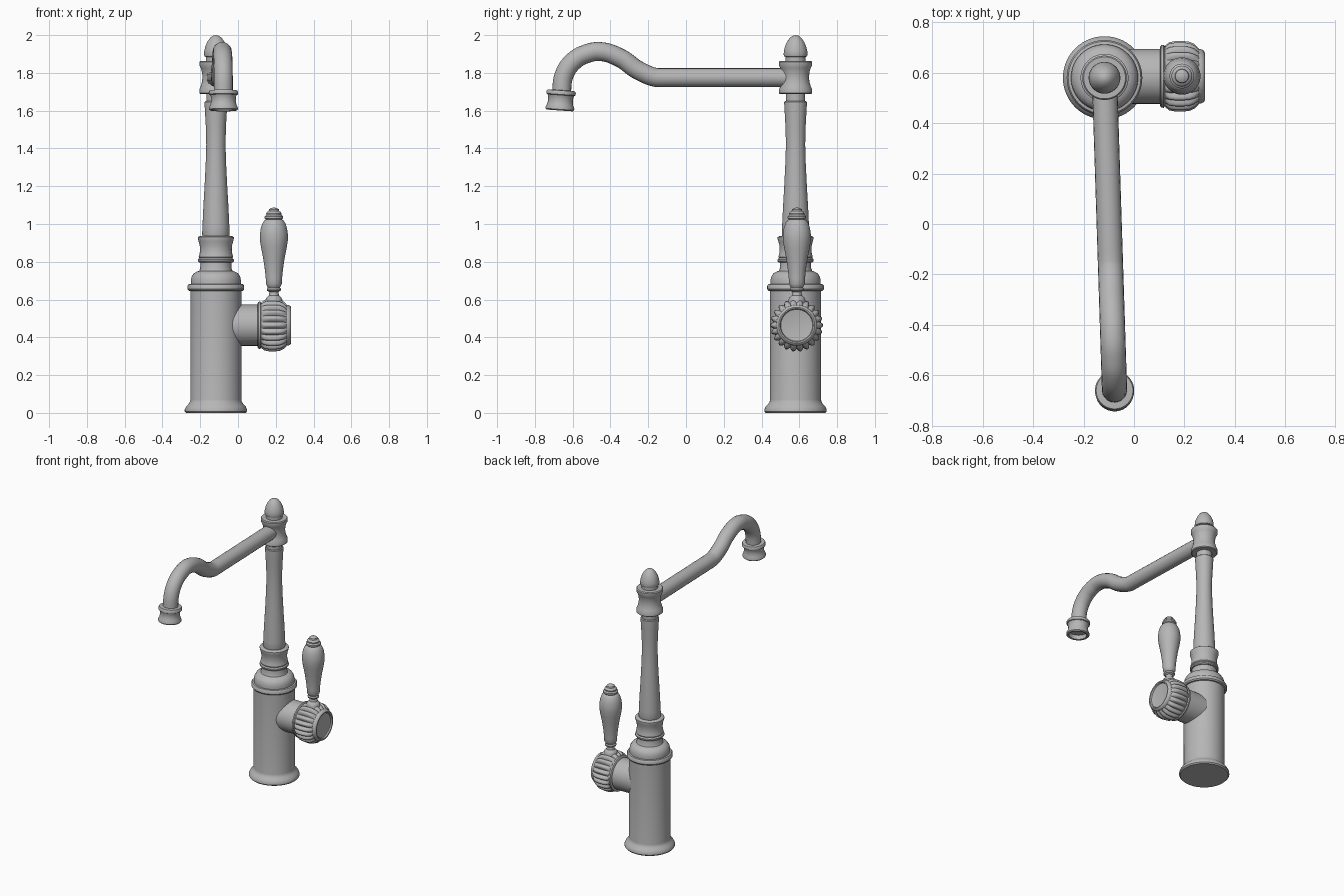
import bpy, bmesh, math
from mathutils import Matrix, Vector

cube = bpy.data.objects.get("Cube")
if cube:
    bpy.data.objects.remove(cube)

metal = bpy.data.materials.new("brushed grey metal")
metal.use_nodes = True
grey = (0.47, 0.47, 0.47, 1)
metal.diffuse_color = grey
metal.node_tree.nodes["Principled BSDF"].inputs["Base Color"].default_value = grey

AX, AY = -0.117, 0.58          # column axis
KNOB_Z = 0.464                 # side valve height
SLANT = 0.032                  # sideways swing of the spout


def smooth(ob, angle=35):
    bpy.ops.object.select_all(action='DESELECT')
    ob.select_set(True)
    bpy.context.view_layer.objects.active = ob
    bpy.ops.object.shade_smooth_by_angle(angle=math.radians(angle))


def lathe(name, profile, matrix, segs=56, lobes=0):
    """Revolve (radius, height[, rib depth]) points about local z."""
    bm = bmesh.new()
    rings = []
    for r, h, *rib in profile:
        if r == 0:
            rings.append([bm.verts.new((0, 0, h))] * segs)
            continue
        ring = []
        for i in range(segs):
            a = math.tau * i / segs
            d = r + (rib[0] * abs(math.sin(a * lobes / 2)) if rib else 0)
            ring.append(bm.verts.new((d * math.cos(a), d * math.sin(a), h)))
        rings.append(ring)
    for low, high in zip(rings, rings[1:]):
        for i in range(segs):
            j = (i + 1) % segs
            corners = list(dict.fromkeys((low[i], low[j], high[j], high[i])))
            bm.faces.new(corners)
    bmesh.ops.recalc_face_normals(bm, faces=bm.faces)
    mesh = bpy.data.meshes.new(name)
    bm.to_mesh(mesh)
    bm.free()
    mesh.materials.append(metal)
    ob = bpy.data.objects.new(name, mesh)
    bpy.context.collection.objects.link(ob)
    ob.matrix_world = matrix
    smooth(ob)
    return ob


column = Matrix.Translation((AX, AY, 0))

# Base cylinder with foot, ring and shoulder
lathe("base_body", [
    (0, 0), (.158, 0), (.165, .008), (.165, .018), (.157, .035), (.144, .048),
    (.137, .06), (.135, .07), (.135, .645), (.144, .647), (.15, .655),
    (.15, .672), (.144, .681), (.133, .683), (.133, .70), (.129, .72),
    (.118, .738), (.10, .748), (.088, .752), (.083, .765), (.082, .80),
    (0, .80)], column)

# Turned collar
lathe("collar", [
    (0, .795), (.09, .797), (.095, .803), (.095, .812), (.088, .82),
    (.091, .826), (.086, .845), (.084, .865), (.086, .89), (.092, .91),
    (.095, .922), (.095, .93), (.088, .935), (.07, .937), (0, .937)], column)

# Slender waisted column
lathe("upper_column", [
    (0, .93), (.07, .935), (.073, .945), (.071, .99), (.067, 1.08),
    (.06, 1.2), (.054, 1.32), (.051, 1.42), (.053, 1.51), (.057, 1.58),
    (.06, 1.635), (.06, 1.645), (.055, 1.65), (.051, 1.65), (.051, 1.70),
    (0, 1.70)], column)

# Spout hub
lathe("spout_hub", [
    (0, 1.688), (.082, 1.688), (.088, 1.693), (.088, 1.712), (.08, 1.73),
    (.073, 1.755), (.071, 1.78), (.074, 1.805), (.08, 1.825), (.088, 1.84),
    (.088, 1.858), (.083, 1.864), (0, 1.864)], column)

# Pointed finial
lathe("finial", [
    (0, 1.86), (.053, 1.86), (.053, 1.885), (.06, 1.887), (.063, 1.895),
    (.062, 1.915), (.056, 1.94), (.045, 1.965), (.03, 1.986), (.014, 1.997),
    (0, 2.0)], column)

# Swan neck spout
path = [(.58, 1.775), (-.15, 1.775), (-.25, 1.812), (-.35, 1.88), (-.455, 1.913),
        (-.53, 1.9), (-.59, 1.867), (-.643, 1.795), (-.661, 1.68)]
curve = bpy.data.curves.new("spout", 'CURVE')
curve.dimensions = '3D'
curve.bevel_depth = .05
curve.bevel_resolution = 8
curve.resolution_u = 8
curve.use_fill_caps = True
spline = curve.splines.new('BEZIER')
spline.bezier_points.add(len(path) - 1)
for i, (point, (y, z)) in enumerate(zip(spline.bezier_points, path)):
    point.co = (AX + SLANT * (AY - y), y, z)
    point.handle_left_type = point.handle_right_type = 'VECTOR' if i == 0 else 'AUTO'
knee = spline.bezier_points[1]
knee.handle_left_type = knee.handle_right_type = 'FREE'
knee.handle_left = knee.co + Vector((-.06 * SLANT, .06, 0))
knee.handle_right = knee.co + Vector((.03 * SLANT, -.03, .002))
curve.materials.append(metal)
spout = bpy.data.objects.new("spout", curve)
bpy.context.collection.objects.link(spout)
bpy.ops.object.select_all(action='DESELECT')
spout.select_set(True)
bpy.context.view_layer.objects.active = spout
bpy.ops.object.convert(target='MESH')
smooth(bpy.context.view_layer.objects.active)

# Flared nozzle, hollow underneath
tip_y = -.668
nozzle = (Matrix.Translation((AX + SLANT * (AY - tip_y), tip_y, 1.603))
          @ Matrix.Rotation(math.radians(-4), 4, 'X'))
lathe("nozzle", [
    (0, .03), (.058, .03), (.058, 0), (.07, -.002), (.076, .004), (.076, .014),
    (.069, .028), (.065, .05), (.067, .072), (.071, .08), (.077, .083),
    (.078, .095), (.073, .104), (.052, .106), (0, .106)], nozzle)

# Side valve arm and ribbed knob, turned about the x direction
side = Matrix.Translation((0, AY + .006, KNOB_Z)) @ Matrix.Rotation(math.pi / 2, 4, 'Y')
lathe("valve_arm", [(0, -.1), (.109, -.1), (.109, .12), (0, .12)], side)
lathe("ribbed_knob", [
    (0, .104), (.118, .104), (.124, .108), (.125, .118), (.118, .123),
    (.118, .126, .006), (.121, .14, .014), (.123, .165, .017), (.123, .195, .017),
    (.121, .22, .016), (.115, .24, .013), (.106, .256, .006), (.108, .258),
    (.107, .268), (.102, .277), (.095, .281), (.088, .279), (.084, .27),
    (.078, .268), (0, .27)], side, segs=176, lobes=22)

# Upright lever handle
lever = Matrix.Translation((.19, AY + .007, 0))
lathe("lever_handle", [
    (0, .57), (.045, .57), (.045, .6), (.038, .612), (.027, .622), (.024, .64),
    (.036, .647), (.038, .656), (.032, .664), (.037, .672), (.042, .682),
    (.043, .71), (.048, .76), (.057, .82), (.068, .875), (.074, .915),
    (.074, .945), (.069, .98), (.06, 1.005), (.05, 1.02), (.043, 1.024),
    (.049, 1.03), (.049, 1.04), (.04, 1.048), (.041, 1.056), (.036, 1.064),
    (.028, 1.068), (.026, 1.078), (.015, 1.085), (0, 1.087)], lever, segs=40)
